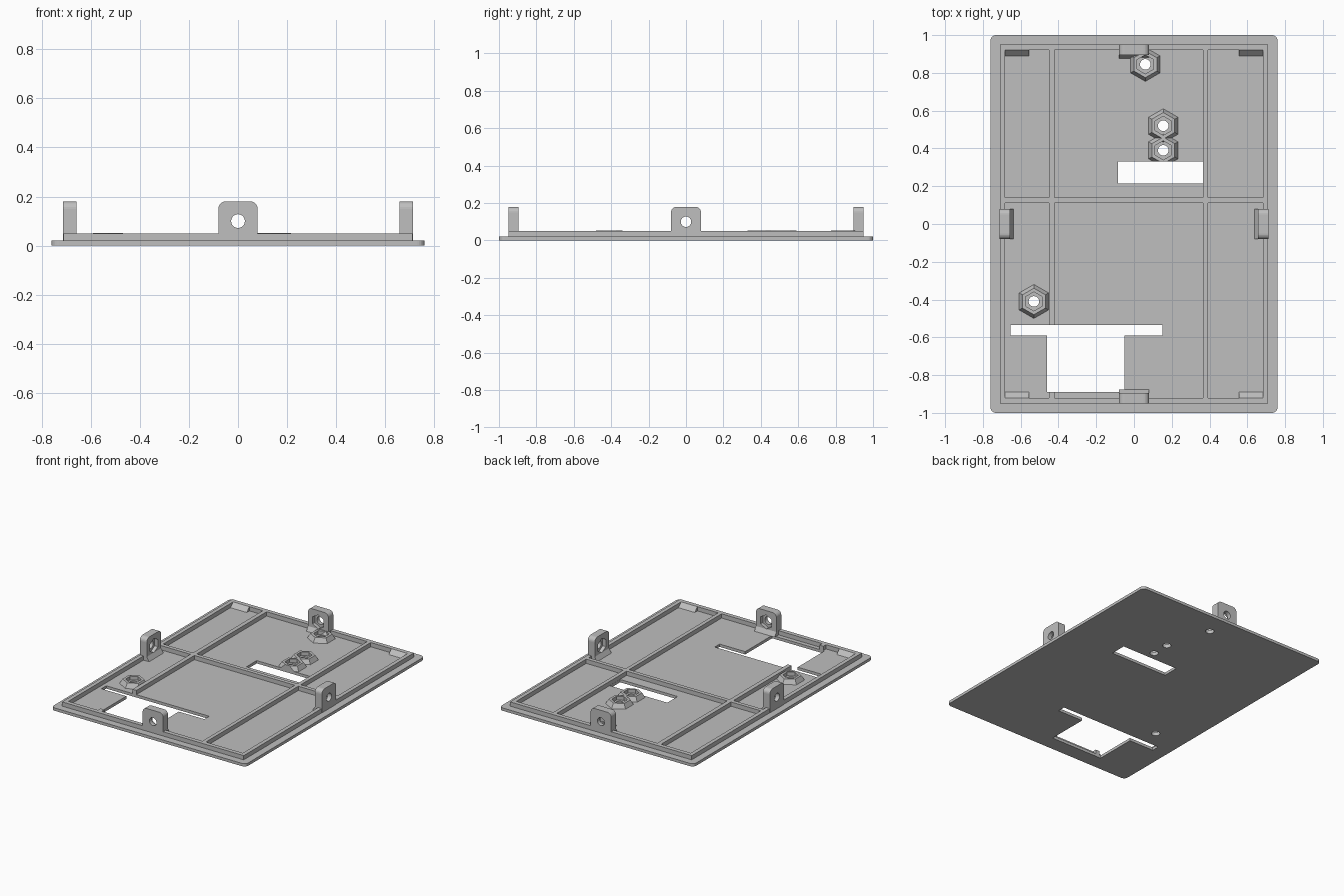
import bpy
import math
from mathutils import Matrix

if "Cube" in bpy.data.objects:
    bpy.data.objects.remove(bpy.data.objects["Cube"])

grey = bpy.data.materials.new("light grey plastic")
grey.diffuse_color = (0.52, 0.52, 0.52, 1)
grey.use_nodes = True
grey.node_tree.nodes["Principled BSDF"].inputs["Base Color"].default_value = grey.diffuse_color
PLATE, RIM = 0.02, 0.05


def loft(name, lower, upper):
    """Solid between two matching closed loops of 3D points."""
    n = len(lower)
    faces = [tuple(reversed(range(n))), tuple(range(n, 2 * n))]
    faces += [(i, (i + 1) % n, n + (i + 1) % n, n + i) for i in range(n)]
    me = bpy.data.meshes.new(name)
    me.from_pydata(list(lower) + list(upper), [], faces)
    me.materials.append(grey)
    ob = bpy.data.objects.new(name, me)
    bpy.context.collection.objects.link(ob)
    return ob


def prism(name, pts, z0, z1):
    return loft(name, [(x, y, z0) for x, y in pts], [(x, y, z1) for x, y in pts])


def box(name, x0, x1, y0, y1, z0, z1):
    return prism(name, [(x0, y0), (x1, y0), (x1, y1), (x0, y1)], z0, z1)


def ring(r, n, cx=0, cy=0, start=math.pi / 2):
    return [(cx + r * math.cos(start + math.tau * i / n),
             cy + r * math.sin(start + math.tau * i / n)) for i in range(n)]


def corner(cx, cy, r, a0, steps=6):
    return [(cx + r * math.cos(a0 + math.pi / 2 * i / steps),
             cy + r * math.sin(a0 + math.pi / 2 * i / steps)) for i in range(steps + 1)]


def cut(ob, *cutters):
    """Subtract the cutters, then remove them."""
    bpy.context.view_layer.objects.active = ob
    for c in cutters:
        c.hide_render = True
        m = ob.modifiers.new("cut", 'BOOLEAN')
        m.operation, m.solver, m.object = 'DIFFERENCE', 'EXACT', c
        bpy.ops.object.modifier_apply(modifier=m.name)
        bpy.data.objects.remove(c)


def openings():
    """T-shaped window and rectangular slot."""
    window = [(-0.46, -0.89), (-0.05, -0.89), (-0.05, -0.59), (0.15, -0.59),
              (0.15, -0.535), (-0.655, -0.535), (-0.655, -0.59), (-0.46, -0.59)]
    return (prism("window_cutter", window, -0.1, 0.1),
            box("slot_cutter", -0.085, 0.365, 0.215, 0.33, -0.1, 0.1))


nuts = [(0.06, 0.845), (0.155, 0.52), (0.155, 0.39), (-0.53, -0.41)]

# Base plate with rounded corners, openings and screw holes
r = 0.03
outline = []
for k, (sx, sy) in enumerate([(1, 1), (-1, 1), (-1, -1), (1, -1)]):
    outline += corner(sx * (0.76 - r), sy * (1 - r), r, k * math.pi / 2)
plate = prism("base_plate", outline, 0, PLATE)
cut(plate, *openings(),
    *[prism("hole_cutter", ring(0.028, 24, x, y), -0.1, 0.1) for x, y in nuts])

# Raised rim
rim = box("rim", -0.71, 0.71, -0.95, 0.95, PLATE, RIM)
cut(rim, box("rim_cutter", -0.682, 0.682, -0.92, 0.92, -0.1, 0.2))

# Stiffening ribs
for name, b in {"left_rib": (-0.45, -0.42, -0.92, 0.92),
                "right_rib": (0.366, 0.393, -0.92, 0.92),
                "cross_rib": (-0.682, 0.682, 0.112, 0.14)}.items():
    rib = box(name, *b, PLATE, RIM)
    if name == "left_rib":
        cut(rim_cut := rib, openings()[0])
for helper in [o for o in bpy.data.objects if "cutter" in o.name]:
    bpy.data.objects.remove(helper)

# Tapered hexagonal nut seats
for x, y in nuts:
    seat = loft("nut_seat", [(px, py, PLATE) for px, py in ring(0.09, 6, x, y)],
                [(px, py, RIM + 0.002) for px, py in ring(0.07, 6, x, y)])
    cut(seat, prism("pocket_cutter", ring(0.05, 6, x, y), 0.026, 0.1),
        prism("hole_cutter", ring(0.028, 24, x, y), -0.1, 0.1))
    if y == 0.39:
        cut(seat, box("slot_cutter", -0.085, 0.365, 0.215, 0.33, -0.1, 0.1))

# Corner wedges sloping from the rim down to the plate
for sx in (-1, 1):
    for sy in (-1, 1):
        ends = [[(sx * x, sy * 0.92, PLATE), (sx * x, sy * 0.89, PLATE),
                 (sx * x, sy * 0.92, RIM)] for x in (0.555, 0.682)]
        if sx * sy < 0:
            ends.reverse()
        loft("corner_wedge", *ends)

# Mounting tabs: rounded top, screw hole, hexagonal recess on the inner side
profile = ([(-0.08, PLATE), (0.08, PLATE)] + corner(0.05, 0.15, 0.03, 0)
           + corner(-0.05, 0.15, 0.03, math.pi / 2))


def tab_part(name, pts, y0, y1, place):
    ob = loft(name, [(x, y0, z) for x, z in pts], [(x, y1, z) for x, z in pts])
    ob.data.transform(place)
    ob.data.flip_normals()
    return ob


for name, angle, dist in [("front_tab", 0, 0.95), ("right_tab", 90, 0.712),
                          ("back_tab", 180, 0.95), ("left_tab", 270, 0.712)]:
    place = Matrix.Rotation(math.radians(angle), 4, 'Z') @ Matrix.Translation((0, -dist, 0))
    tab = tab_part(name, profile, 0, 0.055, place)
    cut(tab, tab_part("hole_cutter", ring(0.028, 24, 0, 0.1), -0.1, 0.2, place),
        tab_part("recess_cutter", ring(0.05, 6, 0, 0.1), 0.03, 0.2, place))
    # Small sloped foot behind the tab
    foot = loft(name + "_foot",
                [(-0.08, 0.05, PLATE), (-0.08, 0.073, PLATE), (-0.08, 0.055, RIM), (-0.08, 0.05, RIM)],
                [(0.08, 0.05, PLATE), (0.08, 0.073, PLATE), (0.08, 0.055, RIM), (0.08, 0.05, RIM)])
    foot.data.transform(place)

# Consistent outward normals
import bmesh
for ob in bpy.data.objects:
    bm = bmesh.new()
    bm.from_mesh(ob.data)
    bmesh.ops.recalc_face_normals(bm, faces=bm.faces)
    bm.to_mesh(ob.data)
    bm.free()
